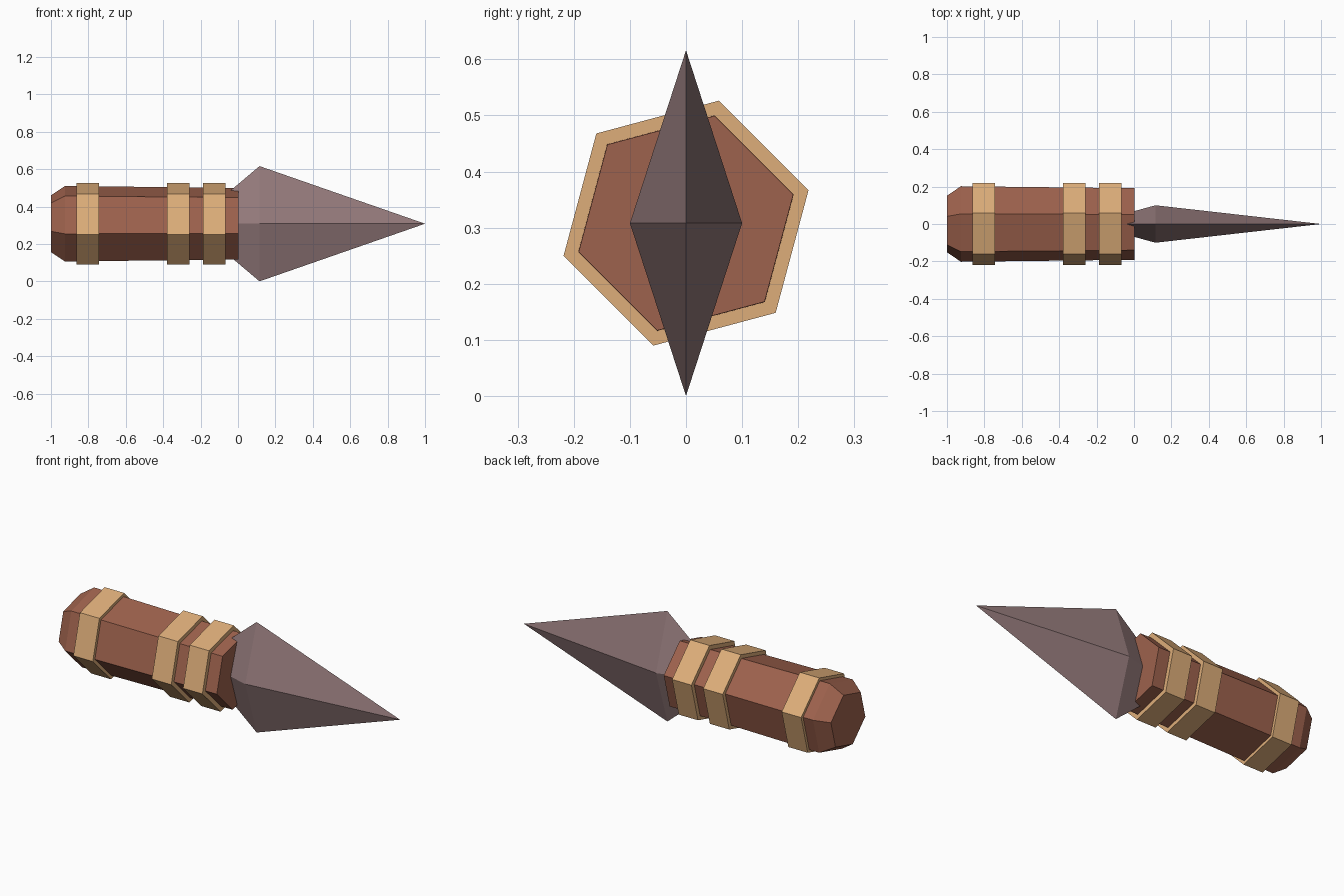
import bpy, bmesh
from math import cos, sin, radians

AXIS_Z = 0.308

cube = bpy.data.objects.get("Cube")
if cube:
    bpy.data.objects.remove(cube, do_unlink=True)


def linear(v):
    v /= 255
    return v / 12.92 if v <= 0.04045 else ((v + 0.055) / 1.055) ** 2.4


def material(name, *rgb):
    colour = [linear(v) for v in rgb] + [1]
    mat = bpy.data.materials.new(name)
    mat.use_nodes = True
    mat.diffuse_color = colour
    bsdf = next(n for n in mat.node_tree.nodes if n.type == "BSDF_PRINCIPLED")
    bsdf.inputs["Base Color"].default_value = colour
    bsdf.inputs["Roughness"].default_value = 0.8
    return mat


def loft(name, mat, profile, sides=6, turn=15, squash=1.0):
    """Loft (x, radius) rings along x; zero radius makes a point."""
    bm = bmesh.new()
    rings = []
    for x, r in profile:
        count = sides if r else 1
        angles = [radians(turn + 360 * i / sides) for i in range(count)]
        rings.append([bm.verts.new((x, squash * r * cos(a), AXIS_Z + r * sin(a)))
                      for a in angles])
    for a, b in zip(rings, rings[1:]):
        for i in range(sides):
            j = (i + 1) % sides
            corners = [a[i % len(a)], a[j % len(a)], b[j % len(b)], b[i % len(b)]]
            bm.faces.new(dict.fromkeys(corners))
    for ring in (rings[0], rings[-1]):
        if len(ring) > 1:
            bm.faces.new(ring)
    bmesh.ops.recalc_face_normals(bm, faces=bm.faces)
    mesh = bpy.data.meshes.new(name)
    bm.to_mesh(mesh)
    bm.free()
    mesh.materials.append(mat)
    obj = bpy.data.objects.new(name, mesh)
    bpy.context.collection.objects.link(obj)
    return obj


wood = material("brown wood", 158, 98, 77)
binding = material("tan binding", 222, 174, 122)
metal = material("dull grey metal", 148, 122, 123)

# Hexagonal handle with a chamfered butt
loft("handle", wood, [(-1, 0.157), (-0.925, 0.209), (0.003, 0.198)])

# Bindings wrapped around the handle
for part, start, end in (("rear", -0.863, -0.743), ("middle", -0.379, -0.259),
                         ("front", -0.186, -0.067)):
    loft(part + "_binding", binding, [(start, 0.226), (end, 0.226)])

# Four-sided blade, its rear point sunk in the handle
loft("blade", metal, [(-0.25, 0), (0.115, AXIS_Z), (1, 0)],
     sides=4, turn=0, squash=0.1 / AXIS_Z)
